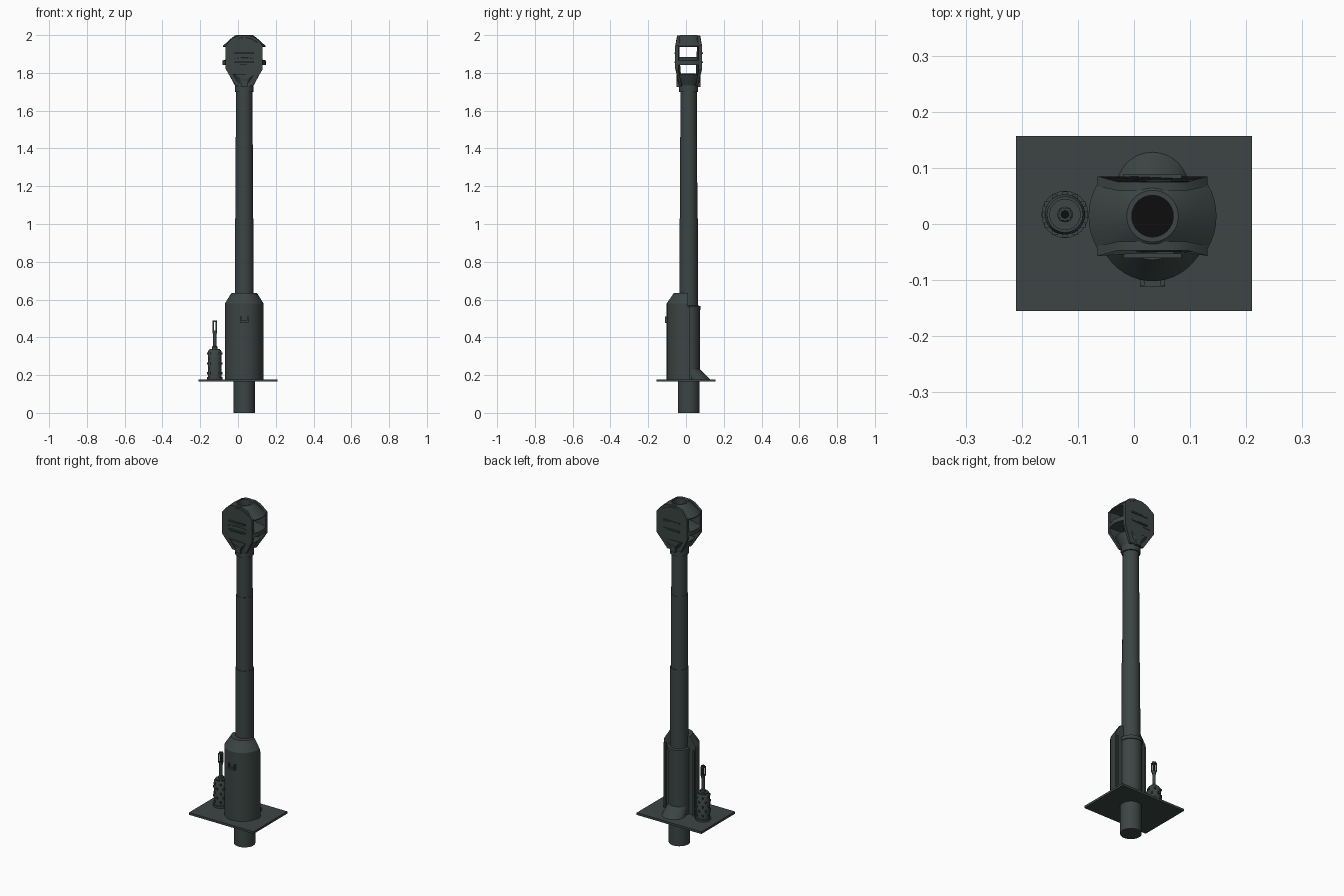
import bpy, bmesh
from math import cos, sin, pi
from mathutils import Vector

cube = bpy.data.objects.get("Cube")
if cube:
    bpy.data.objects.remove(cube, do_unlink=True)


def material(name, rgb):
    m = bpy.data.materials.new(name)
    m.use_nodes = True
    m.diffuse_color = (*rgb, 1)
    m.node_tree.nodes["Principled BSDF"].inputs["Base Color"].default_value = (*rgb, 1)
    return m


steel = material("dark green grey paint", (0.045, 0.06, 0.057))
black = material("bore black", (0.004, 0.004, 0.004))

CX, CY = 0.033, 0.014       # gun axis
MX, MY = -0.123, 0.017      # small gun axis
made = []


def loft(name, rings, mat=steel, closed=False, clip=None):
    """Skin a list of equal-length point rings; cap the ends or close the loop."""
    bm = bmesh.new()
    vs = [[bm.verts.new(p) for p in ring] for ring in rings]
    n = len(rings[0])
    pairs = list(zip(vs, vs[1:])) + ([(vs[-1], vs[0])] if closed else [])
    for a, b in pairs:
        for i in range(n):
            j = (i + 1) % n
            bm.faces.new((a[i], a[j], b[j], b[i]))
    if not closed:
        bm.faces.new(vs[0])
        bm.faces.new(vs[-1])
    if clip:
        for y, d in zip(clip, (-1, 1)):
            bmesh.ops.bisect_plane(bm, geom=bm.verts[:] + bm.edges[:] + bm.faces[:],
                                   plane_co=(0, y, 0), plane_no=(0, d, 0), clear_outer=True)
            bmesh.ops.holes_fill(bm, edges=[e for e in bm.edges if e.is_boundary])
    bmesh.ops.recalc_face_normals(bm, faces=bm.faces)
    me = bpy.data.meshes.new(name)
    bm.to_mesh(me)
    bm.free()
    me.materials.append(mat)
    ob = bpy.data.objects.new(name, me)
    bpy.context.collection.objects.link(ob)
    made.append(ob)
    return ob


def circle(r, z, x=CX, y=CY, n=32):
    return [Vector((x + r * cos(2 * pi * i / n), y + r * sin(2 * pi * i / n), z)) for i in range(n)]


def lathe(name, profile, x=CX, y=CY, n=32, **kw):
    return loft(name, [circle(r, z, x, y, n) for r, z in profile], **kw)


def box(name, x0, x1, y0, y1, z0, z1, mat=steel):
    return loft(name, [[(x0, y0, z), (x1, y0, z), (x1, y1, z), (x0, y1, z)] for z in (z0, z1)], mat)


# Base plate and breech-side tube
box("base_plate", -0.21, 0.21, -0.155, 0.157, 0.165, 0.178)
lathe("lower_tube", [(0.057, 0), (0.057, 0.17)])

# Stepped barrel
lathe("barrel", [(0.050, 0.17), (0.049, 1.03), (0.046, 1.03), (0.045, 1.46),
                 (0.0435, 1.46), (0.043, 1.72)])
lathe("barrel_sleeve", [(0.059, 0.17), (0.059, 0.545), (0.063, 0.545), (0.063, 0.565), (0.052, 0.568)])
loft("rear_flare", [circle(0.065, 0.175, y=0.066), circle(0.056, 0.235, y=CY)])


# Rounded half shield in front of the barrel
def half_ring(s, z, n=24):
    return [(CX + 0.102 * s * cos(pi * i / n), 0.01 - 0.112 * s * sin(pi * i / n), z)
            for i in range(n + 1)]


loft("shield", [half_ring(1, 0.175), half_ring(1, 0.58), half_ring(0.66, 0.635)])
box("shield_rail_left", CX + 0.088, CX + 0.1, 0.005, 0.02, 0.178, 0.56)
box("shield_rail_right", CX - 0.1, CX - 0.088, 0.005, 0.02, 0.178, 0.56)

# Bracket on the shield front
box("bracket_plate", CX - 0.022, CX + 0.022, -0.112, -0.095, 0.477, 0.488)
for s in (-1, 1):
    box("bracket_ear", CX + s * 0.018 - 0.004, CX + s * 0.018 + 0.004, -0.11, -0.095, 0.486, 0.51)

# Muzzle brake: collar, flared floor, two conical baffles
lathe("muzzle_collar", [(0.05, 1.698), (0.05, 1.74), (0.044, 1.745)])
lathe("brake_floor", [(0.045, 1.725), (0.082, 1.793)], clip=(-0.05, 0.078))
lathe("bore_opening", [(0.037, 1.78), (0.037, 1.796)], mat=black)
lathe("middle_baffle", [(0.039, 1.883), (0.05, 1.883), (0.114, 1.866), (0.114, 1.841), (0.039, 1.845)],
      n=48, closed=True, clip=(-0.05, 0.078))
lathe("front_baffle", [(0.037, 2.0), (0.046, 2.0), (0.07, 1.982), (0.114, 1.942), (0.112, 1.936),
                       (0.037, 1.94)], n=48, closed=True, clip=(-0.05, 0.078))

# Cheek plates of the brake, pinched at the top and bottom
half = [(0.045, 1.73), (0.098, 1.82), (0.098, 1.945), (0.062, 1.985), (0.03, 1.997)]
outline = half + [(-x, z) for x, z in reversed(half)]


def pinch(z):
    return 0.68 if z < 1.75 else 0.86 if z > 1.95 else 1


for side, label in ((-1, "front"), (1, "back")):
    loft(label + "_cheek", [[(CX + x, CY + side * d * pinch(z), z) for x, z in outline]
                            for d in (0.053, 0.071)])
    outer = CY + side * 0.071
    for z in (1.857, 1.905):
        box(label + "_cheek_rib", CX - 0.052, CX + 0.052, outer - 0.004, outer + 0.004, z - 0.004, z + 0.004)
    box(label + "_lock_tab", CX - 0.017, CX + 0.017, CY + side * 0.045, CY + side * 0.063, 1.725, 1.775)

# Small gun beside the barrel: studded jacket, thin barrel, slotted tip
lathe("small_gun_jacket", [(0.042, 0.178), (0.042, 0.19), (0.036, 0.19), (0.036, 0.325),
                           (0.032, 0.332), (0.028, 0.332), (0.028, 0.338), (0.02, 0.338)], MX, MY, 24)
for row in range(5):
    for k in range(6):
        a = pi * (k + row % 2 * 0.5) / 3
        x, y, z = MX + 0.036 * cos(a), MY + 0.036 * sin(a), 0.21 + 0.026 * row
        box("jacket_stud", x - 0.005, x + 0.005, y - 0.005, y + 0.005, z - 0.006, z + 0.006)
lathe("small_gun_barrel", [(0.014, 0.335), (0.014, 0.35), (0.009, 0.355), (0.009, 0.42),
                           (0.011, 0.42), (0.011, 0.435)], MX, MY, 16)
lathe("small_gun_bore", [(0.008, 0.43), (0.008, 0.437)], MX, MY, 16, mat=black)
for sx in (-1, 1):
    for sy in (-1, 1):
        x, y = MX + sx * 0.0078, MY + sy * 0.0078
        box("tip_prong", x - 0.003, x + 0.003, y - 0.003, y + 0.003, 0.43, 0.485)
lathe("tip_ring", [(0.007, 0.48), (0.0115, 0.48), (0.0115, 0.49), (0.007, 0.49)], MX, MY, 16, closed=True)

# Smooth the round parts, keep edges crisp
bpy.ops.object.select_all(action="DESELECT")
for ob in made:
    ob.select_set(True)
bpy.context.view_layer.objects.active = made[0]
bpy.ops.object.shade_smooth_by_angle(angle=pi / 6)
